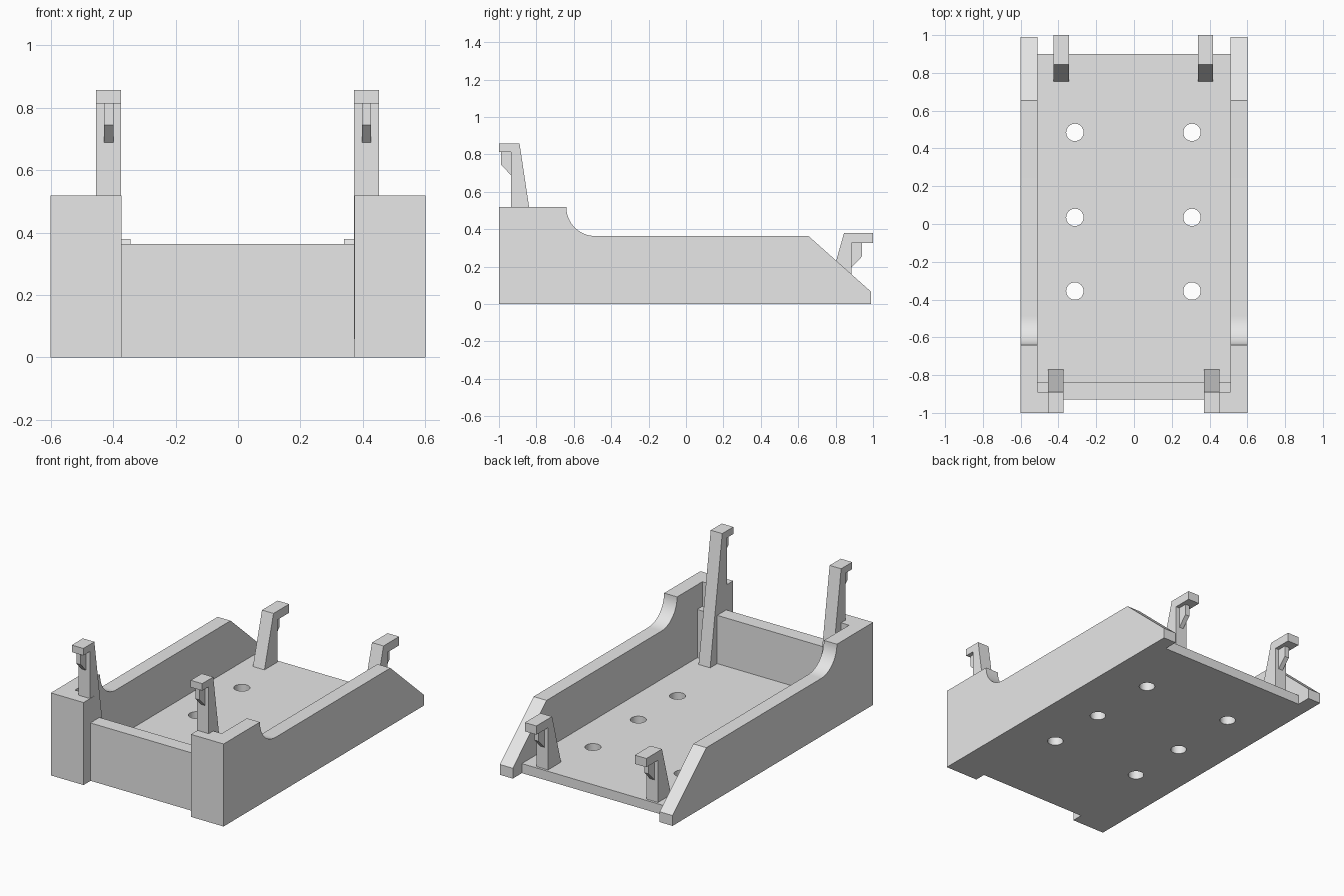
import bpy, bmesh, math

cube = bpy.data.objects.get("Cube")
if cube:
    bpy.data.objects.remove(cube, do_unlink=True)

grey = bpy.data.materials.new("plain grey")
grey.use_nodes = True
colour = (0.8, 0.8, 0.8, 1)
grey.diffuse_color = colour
grey.node_tree.nodes["Principled BSDF"].inputs["Base Color"].default_value = colour

SHIFT = -0.003   # clips and holes sit slightly off the centre line
FLOOR = 0.06
RIM = 0.363
TOP = 0.518


def extrude_x(name, profile, x0, x1):
    """Solid with a (y, z) profile running from x0 to x1."""
    bm = bmesh.new()
    face = bm.faces.new([bm.verts.new((x0, y, z)) for y, z in profile])
    moved = bmesh.ops.extrude_face_region(bm, geom=[face])["geom"]
    verts = [g for g in moved if isinstance(g, bmesh.types.BMVert)]
    bmesh.ops.translate(bm, verts=verts, vec=(x1 - x0, 0, 0))
    bmesh.ops.recalc_face_normals(bm, faces=bm.faces)
    mesh = bpy.data.meshes.new(name)
    bm.to_mesh(mesh)
    bm.free()
    mesh.materials.append(grey)
    obj = bpy.data.objects.new(name, mesh)
    bpy.context.collection.objects.link(obj)
    return obj


def box(name, x0, x1, y0, y1, z0, z1):
    return extrude_x(name, [(y0, z0), (y1, z0), (y1, z1), (y0, z1)], x0, x1)


def combine(target, other, operation):
    """Apply a boolean and discard the helper."""
    mod = target.modifiers.new("boolean", 'BOOLEAN')
    mod.object, mod.operation, mod.solver = other, operation, 'EXACT'
    bpy.context.view_layer.update()
    graph = bpy.context.evaluated_depsgraph_get()
    mesh = bpy.data.meshes.new_from_object(target.evaluated_get(graph))
    target.modifiers.clear()
    target.data = mesh
    bpy.data.objects.remove(other, do_unlink=True)


def smooth(obj):
    bpy.ops.object.select_all(action='DESELECT')
    obj.select_set(True)
    bpy.context.view_layer.objects.active = obj
    bpy.ops.object.shade_smooth_by_angle(angle=math.radians(30))


# Base plate with six round holes
base = box("base_plate", -0.51, 0.51, -0.84, 0.9, 0, FLOOR)
for side in (-1, 1):
    for y in (0.485, 0.035, -0.355):
        bpy.ops.mesh.primitive_cylinder_add(vertices=32, radius=0.046, depth=0.3,
                                            location=(side * 0.31 + SHIFT, y, 0))
        cutter = bpy.context.object
        cutter.hide_render = True
        cutter.data.materials.append(grey)
        combine(base, cutter, 'DIFFERENCE')
smooth(base)

# Low wall across the front
box("front_wall", -0.51, 0.51, -0.93, -0.84, 0, RIM)

# Side rail outline: raised front, concave step, sloping back end
radius = TOP - RIM
arc = [(-0.485 - radius * math.sin(a), TOP - radius * math.cos(a))
       for a in (math.radians(90 * i / 16) for i in range(17))]
rail = [(-1, 0), (0.99, 0), (0.99, 0.065), (0.655, RIM)] + arc + [(-1, TOP)]

# Clips: tapered upright with an overhanging hook, and a small catch below it
front_clip = [(-0.935, FLOOR), (-0.77, FLOOR), (-0.89, 0.857),
              (-1, 0.857), (-1, 0.813), (-0.935, 0.813)]
front_catch = [(-0.93, 0.813), (-0.99, 0.813), (-0.99, 0.745), (-0.93, 0.683)]
back_clip = [(0.885, FLOOR), (0.755, FLOOR), (0.845, 0.38),
             (1, 0.38), (1, 0.325), (0.885, 0.325)]
back_catch = [(0.88, 0.325), (0.942, 0.325), (0.942, 0.255), (0.88, 0.19)]

for side, word in ((-1, "right"), (1, "left")):
    wall = extrude_x(word + "_side_rail", rail, side * 0.51, side * 0.6)
    post = box("corner_post", side * 0.373, side * 0.6, -1, -0.89, 0, TOP)
    combine(wall, post, 'UNION')
    smooth(wall)
    for end, x, clip, catch in (("front", 0.413, front_clip, front_catch),
                                ("back", 0.382, back_clip, back_catch)):
        centre = side * x + (SHIFT if end == "back" else SHIFT / 2)
        extrude_x(f"{end}_{word}_clip", clip, centre - 0.04, centre + 0.04)
        extrude_x(f"{end}_{word}_catch", catch, centre - 0.015, centre + 0.015)
